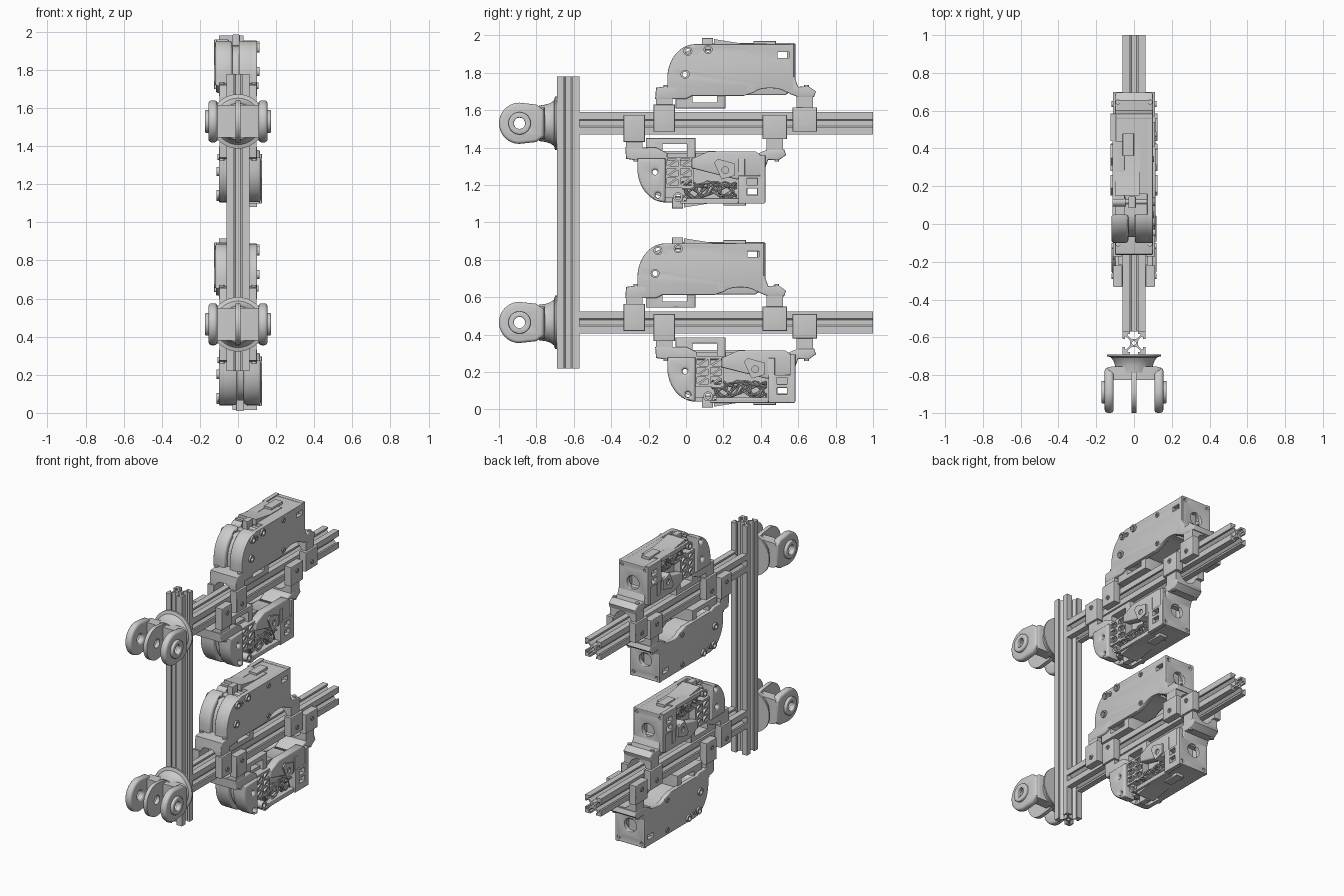
import bpy, bmesh, random
from math import pi, sin, cos, radians
from mathutils import Matrix, Vector

if "Cube" in bpy.data.objects:
    bpy.data.objects.remove(bpy.data.objects["Cube"])

random.seed(4)
AXES = {'x': Matrix(((0, 0, 1), (1, 0, 0), (0, 1, 0))),
        'y': Matrix(((1, 0, 0), (0, 0, -1), (0, 1, 0))),
        'z': Matrix.Identity(3)}
parts = []   # parts made since the last place()


def finish(name, bm):
    bmesh.ops.remove_doubles(bm, verts=bm.verts, dist=0.0002)
    bmesh.ops.recalc_face_normals(bm, faces=bm.faces)
    me = bpy.data.meshes.new(name)
    bm.to_mesh(me)
    bm.free()
    ob = bpy.data.objects.new(name, me)
    bpy.context.collection.objects.link(ob)
    parts.append(ob)


def curve_mesh(name, cu, matrix):
    tmp = bpy.data.objects.new("tmp", cu)
    bpy.context.collection.objects.link(tmp)
    dg = bpy.context.evaluated_depsgraph_get()
    me = bpy.data.meshes.new_from_object(tmp.evaluated_get(dg))
    bpy.data.objects.remove(tmp)
    bm = bmesh.new()
    bm.from_mesh(me)
    bpy.data.meshes.remove(me)
    bm.transform(matrix)
    finish(name, bm)


def prism(name, axis, a, b, outline, holes=(), bevel=0.0):
    """Outline with holes, extruded along an axis from a to b."""
    a, b = min(a, b), max(a, b)
    cu = bpy.data.curves.new(name, 'CURVE')
    cu.dimensions, cu.fill_mode = '2D', 'BOTH'
    cu.extrude = (b - a) / 2 - bevel
    cu.bevel_depth, cu.offset, cu.bevel_resolution = bevel, -bevel, 2
    for loop in (outline, *holes):
        sp = cu.splines.new('POLY')
        sp.points.add(len(loop) - 1)
        for p, (u, v) in zip(sp.points, loop):
            p.co = (u, v, 0, 1)
        sp.use_cyclic_u = True
    mid = Vector([(a + b) / 2 if c == axis else 0 for c in 'xyz'])
    curve_mesh(name, cu, Matrix.Translation(mid) @ AXES[axis].to_4x4())


def arc(u, v, ru, rv, a0, a1, n=16):
    return [(u + ru * cos(a0 + (a1 - a0) * i / (n - 1)), v + rv * sin(a0 + (a1 - a0) * i / (n - 1)))
            for i in range(n)]


def ring(p, r, n=20):
    return arc(*p, r, r, 0, 2 * pi, n + 1)[:-1]


def rect(u0, u1, v0, v1):
    return [(u0, v0), (u1, v0), (u1, v1), (u0, v1)]


def box(name, x0, x1, y0, y1, z0, z1, bevel=0.005):
    prism(name, 'x', x0, x1, rect(y0, y1, z0, z1), bevel=bevel)


def tube(name, points, r):
    cu = bpy.data.curves.new(name, 'CURVE')
    cu.dimensions, cu.bevel_depth, cu.bevel_resolution, cu.resolution_u = '3D', r, 1, 5
    sp = cu.splines.new('BEZIER')
    sp.bezier_points.add(len(points) - 1)
    for p, co in zip(sp.bezier_points, points):
        p.co = co
        p.handle_left_type = p.handle_right_type = 'AUTO'
    curve_mesh(name, cu, Matrix.Identity(4))


def lathe_y(name, profile, n=40):
    """Profile of (y, radius) points spun around the y axis."""
    bm = bmesh.new()
    vs = [bm.verts.new((0, y, r)) for y, r in profile]
    es = [bm.edges.new(pair) for pair in zip(vs, vs[1:])]
    bmesh.ops.spin(bm, geom=vs + es, cent=(0, 0, 0), axis=(0, 1, 0), angle=2 * pi, steps=n)
    finish(name, bm)


def place(matrices):
    """Smooth the collected parts and put a linked copy at every matrix."""
    for ob in parts:
        ob.select_set(True)
    bpy.context.view_layer.objects.active = parts[0]
    bpy.ops.object.shade_smooth_by_angle(angle=radians(32))
    bpy.ops.object.select_all(action='DESELECT')
    for i, m in enumerate(matrices):
        for ob in parts:
            o = ob.copy() if i else ob
            if i:
                bpy.context.collection.objects.link(o)
            o.matrix_world = m
    parts.clear()


T = Matrix.Translation
LOW, HIGH = T((0, 0, .465)), T((0, 0, 1.53))

# Slotted rails: half of one side, mirrored, then turned four times
half = [(-.06, .06), (-.021, .06), (-.021, .048), (-.035, .048), (-.035, .042), (-.014, .022)]
side = half + [(-u, v) for u, v in half[:0:-1]]
section = [(u * c + v * s, v * c - u * s) for c, s in ((1, 0), (0, 1), (-1, 0), (0, -1)) for u, v in side]
bore = [ring((0, 0), .011, 12)]
prism("upright_rail", 'z', .22, 1.78, section, bore)
place([T((0, -.63, 0))])
prism("cross_rail", 'y', -.57, 1, section, bore)
place([LOW, HIGH])

# Clevis hubs on the front of the upright
lathe_y("hub_flange", [(-.69, 0), (-.69, .143), (-.70, .143), (-.706, .122), (-.725, .108),
                       (-.75, .10), (-.785, .095), (-.785, 0)])
box("hub_shoulder", -.15, .15, -.825, -.755, -.085, .085, .03)
pivot = (-.89, 0)
pin = [ring(pivot, .03)]
ear = arc(*pivot, .11, .11, pi / 2, 3 * pi / 2, 24) + [(-.80, -.10), (-.76, -.07), (-.76, .07), (-.80, .10)]
for s in (-1, 1):
    prism("hub_ear", 'x', s * .108, s * .155, ear, pin, .016)
    prism("ear_boss", 'x', s * .14, s * .173, ring(pivot, .06, 28), pin, .006)
prism("hub_centre_plate", 'x', -.013, .013, ear, pin)
place([LOW, HIGH])

# Device unit, built around the rail axis at z = 0: housing with rounded nose
nose = [(-.06, .187), (-.10, .187)] + arc(.05, .24, .15, .183, pi, pi / 2)
slot = rect(.49, .55, .35, .38)
spots = [(-.005, .262), (.01, .385), (.118, .395)]
h1, h2, h3 = [ring(p, .014, 16) for p in spots]
bite = arc(.45, .155, .09, .033, .3, pi - .3, 10)
prism("side_plate", 'x', .07, .10, nose + [(.577, .423), (.577, .18)] + bite + [(.31, .147), (-.05, .147)],
      [slot, h1, h2, h3], .004)
prism("nose_shell_left", 'x', -.12, -.03, nose + [(.05, .187)], [h1, h2], .014)
prism("nose_shell_right", 'x', .005, .08, nose + [(.05, .187)], [h1, h2], .008)
prism("nose_core", 'x', -.04, .01, [(-.07, .19)] + arc(.05, .24, .12, .155, pi, pi / 2) + [(.05, .19)], [h1])
prism("housing_core", 'x', -.05, .075, [(.045, .16), (.30, .16), (.36, .19), (.48, .19), (.48, .40), (.045, .40)],
      [h3])
box("top_cover", -.115, .08, .16, .56, .40, .422)
prism("top_wedge", 'x', -.10, .03, [(.15, .41), (.15, .45), (.30, .426), (.43, .426), (.43, .41)])
box("top_tab", -.03, .01, .085, .145, .39, .455)
box("top_latch", -.06, 0, .36, .48, .41, .44)

# Rear block: end plate with round port, slotted cheek
corners = [ring((u, v), .011, 12) for u in (-.10, .075) for v in (.20, .40)]
prism("rear_end_plate", 'y', .555, .585, rect(-.125, .098, .17, .425), [ring((-.01, .295), .045)] + corners, .004)
prism("rear_cheek", 'x', -.125, -.095, rect(.44, .58, .28, .43),
      [rect(.487, .54, v, v + .035) for v in (.295, .35)], .004)
box("rear_block_wall", -.12, .075, .44, .475, .19, .42)

# Open side: truss panel with triangular windows, shell, box, cable tray
windows = []
for u in (.058, .13):
    for v in (.192, .242, .292):
        windows += [[(u, v), (u + .05, v), (u, v + .035)], [(u + .012, v + .04), (u + .06, v + .04), (u + .06, v + .006)]]
prism("truss_panel", 'x', -.10, -.05, rect(.045, .20, .18, .345), windows)
prism("lower_shell", 'x', -.115, -.06, [(.19, .19), (.28, .15), (.53, .15), (.585, .185), (.57, .28), (.43, .30),
                                        (.19, .24)], bevel=.008)
prism("angled_box", 'x', -.125, -.05, [(.31, .21), (.33, .19), (.42, .215), (.42, .28), (.35, .30)],
      [ring((.37, .25), .018)])
box("cable_tray", -.115, -.05, .13, .44, .415, .43)
for i in range(9):
    tube("wire", [(random.uniform(-.105, -.06), .14 + .058 * k + random.uniform(-.02, .02) * (0 < k < 5),
                   random.uniform(.31, .408)) for k in range(6)], .0055)

# Bosses and screws
for p, h in zip(spots, (h1, h2, h3)):
    prism("plate_boss", 'x', .095, .112, ring(p, .024), [h])
prism("open_side_boss", 'x', -.115, -.045, ring(spots[2], .026), [h3])
for p in ((.345, .39), (.345, .187), (.05, .38)):
    prism("plate_screw", 'x', .095, .107, ring(p, .016), [ring(p, .008, 6)])

# Bracket frame above the rail, front tray and rear neck
prism("bracket_frame", 'x', -.075, .085, rect(-.055, .21, .08, .20), [rect(.035, .165, .112, .18)], .004)
prism("front_tray", 'x', -.10, .10, [(-.165, .13), (0, .13), (.06, .16), (.06, .20), (-.09, .20), (-.16, .19)],
      bevel=.008)
prism("rear_neck", 'x', -.10, .10, [(.50, .19), (.56, .155), (.60, .14), (.685, .14), (.695, .17), (.655, .198),
                                    (.60, .195), (.575, .26), (.54, .26)], bevel=.008)

# Feet straddling the rail: arch, clamps and screws
arch = rect(-.098, .098, .165, -.02)[3:] + rect(-.098, .098, .165, -.02)[:3]
arch += [(.063, -.02)] + arc(0, .07, .063, .063, 0, pi) + [(-.063, -.02)]
for end, y0, y1, top in (("rear", .57, .70, .085), ("front", -.173, -.06, .10)):
    mid = (y0 + y1) / 2
    prism(end + "_arch", 'y', mid - .044, mid + .044, arch)
    for s in (-1, 1):
        box(end + "_clamp", *sorted((s * .061, s * .112)), y0, y1, -.045, top)
        prism(end + "_clamp_screw", 'x', s * .105, s * .118, ring((mid, 0), .015), [ring((mid, 0), .008, 6)])
        prism(end + "_top_screw", 'z', .165, .205, ring((s * .085, mid + .01), .013))

flip, shift = Matrix.Rotation(pi, 4, 'Y'), T((0, -.16, 0))
place([HIGH, HIGH @ shift @ flip, LOW @ shift, LOW @ flip])
